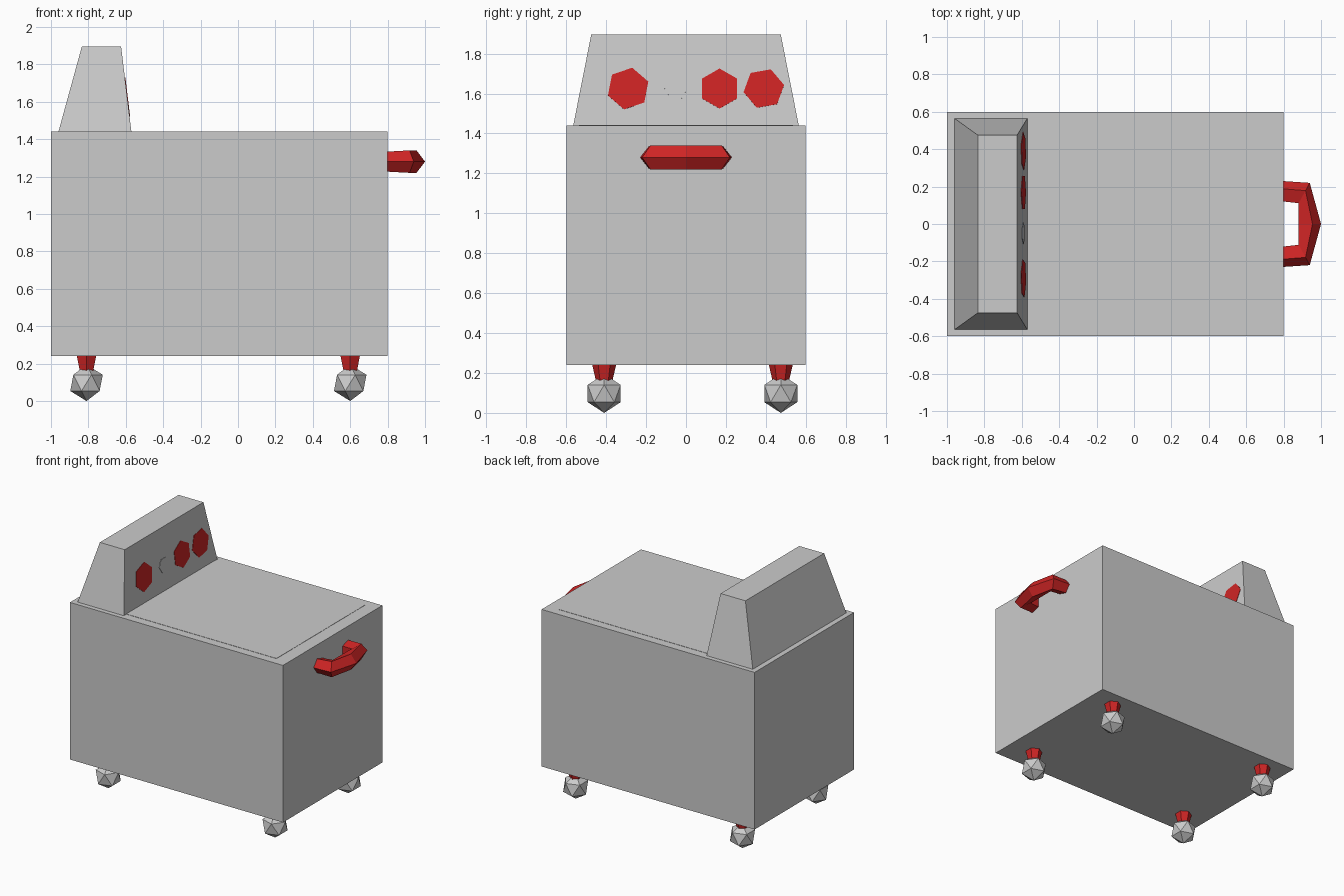
import bpy, bmesh, math
from mathutils import Matrix, Vector

if "Cube" in bpy.data.objects:
    bpy.data.objects.remove(bpy.data.objects["Cube"])


def material(name, rgb):
    m = bpy.data.materials.new(name)
    m.diffuse_color = (*rgb, 1)
    m.use_nodes = True
    m.node_tree.nodes["Principled BSDF"].inputs["Base Color"].default_value = m.diffuse_color
    return m


GREY = material("light grey", (0.6, 0.6, 0.6))
RED = material("red", (0.62, 0.018, 0.018))


def add_object(name, bm, mat):
    bmesh.ops.recalc_face_normals(bm, faces=bm.faces)
    mesh = bpy.data.meshes.new(name)
    bm.to_mesh(mesh)
    bm.free()
    mesh.materials.append(mat)
    ob = bpy.data.objects.new(name, mesh)
    bpy.context.collection.objects.link(ob)
    return ob


def loft(name, sections, mat):
    """Bridge a list of equal-length point rings and cap both ends."""
    bm = bmesh.new()
    rings = [[bm.verts.new(p) for p in s] for s in sections]
    for a, b in zip(rings, rings[1:]):
        for i in range(len(a)):
            j = (i + 1) % len(a)
            bm.faces.new((a[i], a[j], b[j], b[i]))
    bm.faces.new(rings[0])
    bm.faces.new(rings[-1])
    return add_object(name, bm, mat)


def rect(x0, x1, hy, z):
    return [(x0, -hy, z), (x1, -hy, z), (x1, hy, z), (x0, hy, z)]


# Main cabinet and thin lid panel on top
loft("cabinet", [rect(-1, 0.8, 0.6, 0.24), rect(-1, 0.8, 0.6, 1.44)], GREY)
loft("lid_panel", [rect(-0.58, 0.7, 0.535, 1.438), rect(-0.58, 0.7, 0.535, 1.442)], GREY)

# Tapered control console
loft("console", [rect(-0.96, -0.57, 0.565, 1.44),
                 rect(-0.835, -0.625, 0.475, 1.895)], GREY)

# Flat hexagonal dials lying on the sloping console face
up = Vector((-0.055, 0, 0.455)).normalized()
side = Vector((0, 1, 0))
normal = side.cross(up)
z_dial = 1.625
x_dial = -0.57 - 0.055 * (z_dial - 1.44) / 0.455
dials = [("dial_left", -0.29, 0.107, 79, RED), ("indicator", -0.05, 0.057, 0, GREY),
         ("dial_middle", 0.168, 0.101, 90, RED), ("dial_right", 0.39, 0.103, 70, RED)]
for name, y, r, turn, mat in dials:
    centre = Vector((x_dial, y, z_dial))
    angles = [math.radians(turn + 60 * i) for i in range(6)]
    loft(name, [[centre + normal * d + r * (side * math.cos(a) + up * math.sin(a))
                 for a in angles] for d in (-0.002, 0.003)], mat)

# Bent handle: pentagonal section swept through five stations
stations = [(0.79, 0.17, 0, 1, 0.06, 0.053),
            (0.907, 0.16, 0.48, 0.88, 0.068, 0.06),
            (0.934, 0, 1, 0, 0.066, 0.06)]
stations += [(x, -y, ox, -oy, r, h) for x, y, ox, oy, r, h in reversed(stations[:2])]
rings = []
for x, y, ox, oy, r, h in stations:
    ring = []
    for i in range(5):
        a = math.tau * i / 5
        out = r * math.cos(a)
        ring.append((x + ox * out, y + oy * out, 1.28 + h * math.sin(a) / 0.951))
    rings.append(ring)
loft("handle", rings, RED)

# Four casters: tapered hexagonal stem over a faceted ball
for x, end in ((-0.81, "left"), (0.6, "right")):
    for y, depth in ((-0.41, "front"), (0.475, "back")):
        bm = bmesh.new()
        bmesh.ops.create_icosphere(bm, subdivisions=1, radius=0.097,
                                   matrix=Matrix.Translation((x, y, 0.097)))
        add_object(f"caster_ball_{depth}_{end}", bm, GREY)
        bm = bmesh.new()
        bmesh.ops.create_cone(bm, cap_ends=True, segments=6, radius1=0.037, radius2=0.06,
                              depth=0.1, matrix=Matrix.Translation((x, y, 0.192)))
        add_object(f"caster_stem_{depth}_{end}", bm, RED)
